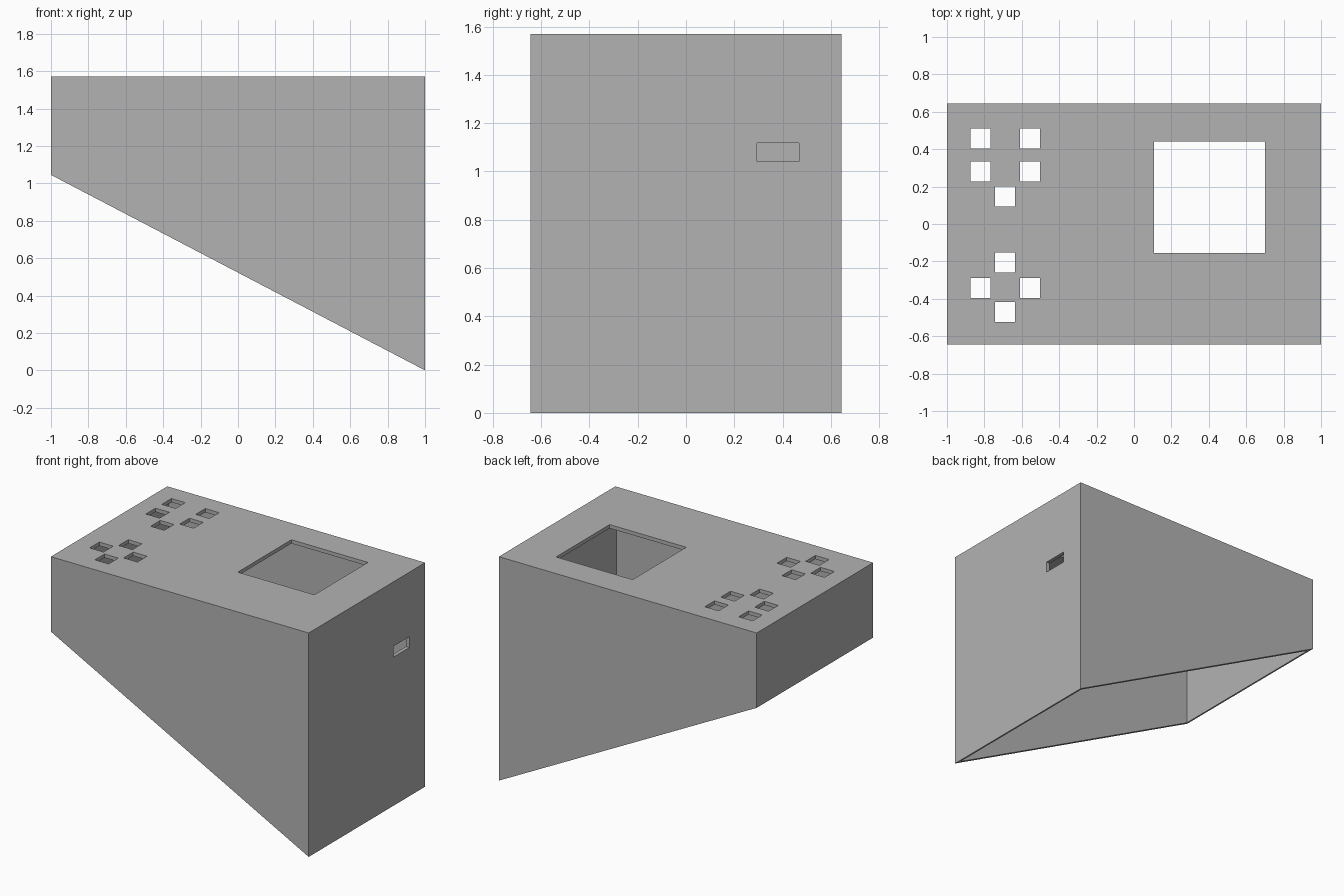
import bpy
import bmesh
from mathutils import Matrix, Vector

cube = bpy.data.objects.get("Cube")
if cube:
    bpy.data.objects.remove(cube, do_unlink=True)

HALF_X, HALF_Y, TOP, LEFT_EDGE = 1.0, 0.645, 1.57, 1.045
WALL = 0.026

grey = bpy.data.materials.new("plain_grey")
grey.use_nodes = True
colour = (0.45, 0.45, 0.45, 1)
grey.diffuse_color = colour
grey.node_tree.nodes["Principled BSDF"].inputs["Base Color"].default_value = colour


def finish(name, bm):
    bmesh.ops.recalc_face_normals(bm, faces=bm.faces)
    mesh = bpy.data.meshes.new(name)
    bm.to_mesh(mesh)
    bm.free()
    mesh.materials.append(grey)
    obj = bpy.data.objects.new(name, mesh)
    bpy.context.collection.objects.link(obj)
    return obj


def add_box(bm, centre, size):
    bmesh.ops.create_cube(bm, size=1, matrix=Matrix.Translation(centre) @ Matrix.Diagonal((*size, 1)))


def cut(target, cutter):
    cutter.hide_render = True
    cutter.hide_set(True)
    mod = target.modifiers.new(cutter.name, "BOOLEAN")
    mod.operation = "DIFFERENCE"
    mod.solver = "EXACT"
    mod.object = cutter


# Wedge housing: side profile extruded from front to back
bm = bmesh.new()
profile = [(-HALF_X, LEFT_EDGE), (HALF_X, 0), (HALF_X, TOP), (-HALF_X, TOP)]
face = bm.faces.new([bm.verts.new((x, -HALF_Y, z)) for x, z in profile])
side = bmesh.ops.extrude_face_region(bm, geom=[face])["geom"]
bmesh.ops.translate(bm, vec=Vector((0, 2 * HALF_Y, 0)),
                    verts=[v for v in side if isinstance(v, bmesh.types.BMVert)])
housing = finish("wedge_housing", bm)

# Hollow interior, open at the sloping bottom
bm = bmesh.new()
roof, floor = TOP - WALL, -0.2
add_box(bm, (0, 0, (roof + floor) / 2),
        (2 * (HALF_X - WALL), 2 * (HALF_Y - WALL), roof - floor))
cut(housing, finish("cavity_cutter", bm))

# Screen window, button holes and side slot
bm = bmesh.new()
add_box(bm, (0.403, 0.143, TOP), (0.594, 0.594, 0.2))
buttons = [(-0.82, 0.457), (-0.557, 0.457), (-0.82, 0.28), (-0.557, 0.28), (-0.69, 0.147),
           (-0.69, -0.207), (-0.82, -0.342), (-0.557, -0.342), (-0.69, -0.47)]
for x, y in buttons:
    add_box(bm, (x, y, TOP), (0.107, 0.107, 0.2))
add_box(bm, (HALF_X, 0.382, 1.08), (0.2, 0.174, 0.076))
cut(housing, finish("opening_cutter", bm))
